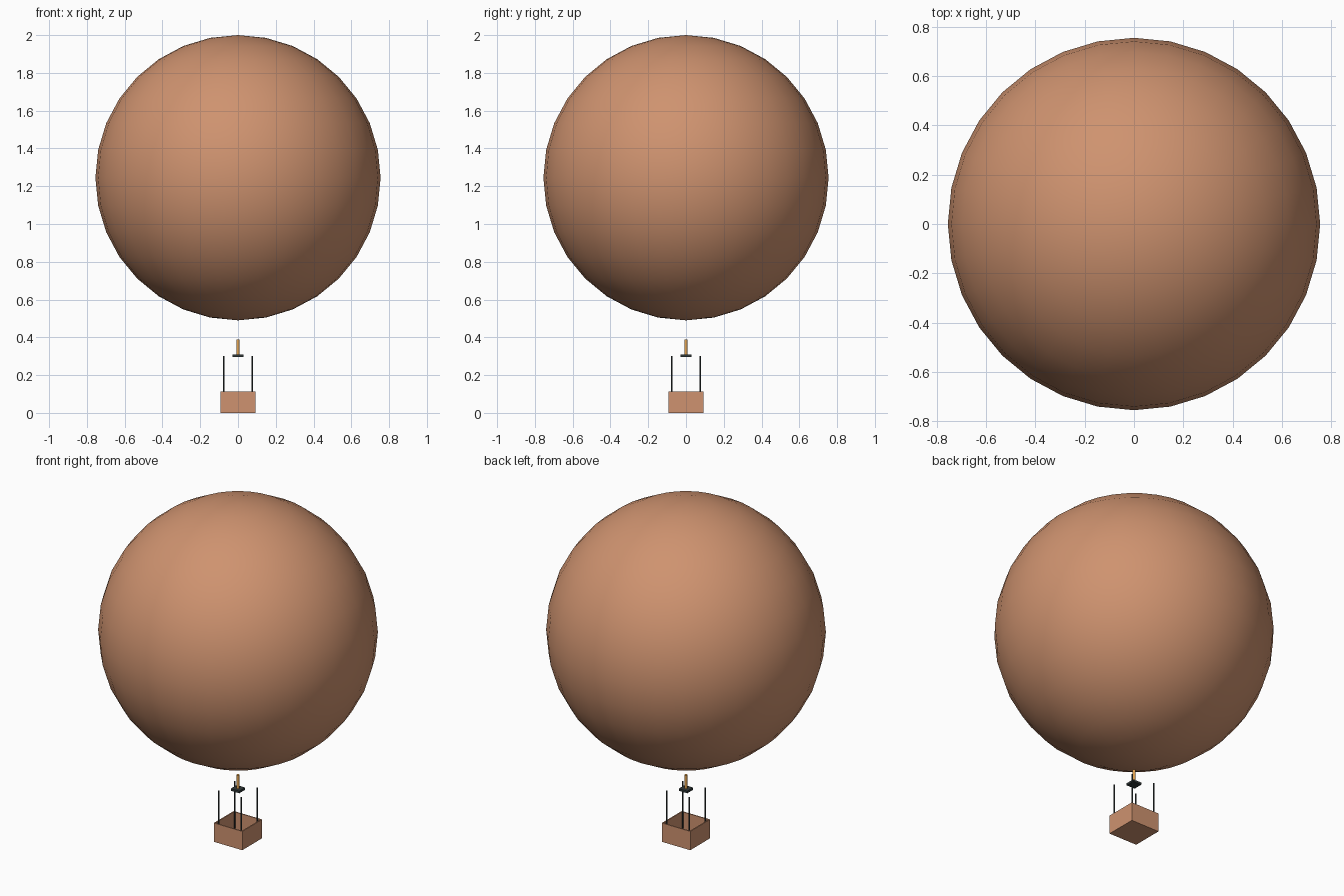
import bpy, bmesh, math

if "Cube" in bpy.data.objects:
    bpy.data.objects.remove(bpy.data.objects["Cube"])


def material(name, rgb):
    m = bpy.data.materials.new(name)
    m.diffuse_color = (*rgb, 1)
    m.use_nodes = True
    m.node_tree.nodes["Principled BSDF"].inputs["Base Color"].default_value = m.diffuse_color
    return m


CLAY = material("clay", (0.62, 0.29, 0.16))
DARK = material("dark_metal", (0.03, 0.04, 0.04))
FLAME = material("flame_orange", (0.75, 0.36, 0.08))


def finish(bm, name, mat, smooth=False):
    me = bpy.data.meshes.new(name)
    for f in bm.faces:
        f.smooth = smooth
    bm.to_mesh(me)
    bm.free()
    ob = bpy.data.objects.new(name, me)
    me.materials.append(mat)
    bpy.context.collection.objects.link(ob)
    return ob


def box(name, half, z0, z1, mat):
    bm = bmesh.new()
    bmesh.ops.create_cube(bm, size=1)
    for v in bm.verts:
        v.co = (v.co.x * 2 * half, v.co.y * 2 * half, z1 if v.co.z > 0 else z0)
    return bm if mat is None else finish(bm, name, mat)


def rod(name, x, y, r, z0, z1, sides, mat):
    bm = bmesh.new()
    bmesh.ops.create_cone(bm, cap_ends=True, segments=sides,
                          radius1=r, radius2=r, depth=z1 - z0)
    bmesh.ops.translate(bm, verts=bm.verts, vec=(x, y, (z0 + z1) / 2))
    return finish(bm, name, mat)


# Envelope: smooth 32 x 16 sphere
bm = bmesh.new()
bmesh.ops.create_uvsphere(bm, u_segments=32, v_segments=16, radius=0.755)
bmesh.ops.translate(bm, verts=bm.verts, vec=(0, 0, 1.245))
finish(bm, "envelope", CLAY, True)

# Basket: open box, rim inset and pushed down to the floor
bm = box("basket", 0.0935, 0.0, 0.112, None)
top = max(bm.faces, key=lambda f: f.calc_center_median().z)
bmesh.ops.inset_individual(bm, faces=[top], thickness=0.009)
ext = bmesh.ops.extrude_discrete_faces(bm, faces=[top])
for v in ext["faces"][0].verts:
    v.co.z = 0.01
bmesh.ops.recalc_face_normals(bm, faces=bm.faces)
finish(bm, "basket", CLAY)

# Four corner uprights
for i, (sx, sy) in enumerate([(-1, -1), (1, -1), (1, 1), (-1, 1)]):
    rod(f"upright_{i + 1}", sx * 0.075, sy * 0.075, 0.0045, 0.01, 0.302, 8, DARK)

# Burner plate and flame
box("burner_plate", 0.028, 0.296, 0.309, DARK)
rod("flame", 0, 0, 0.009, 0.309, 0.388, 12, FLAME)
